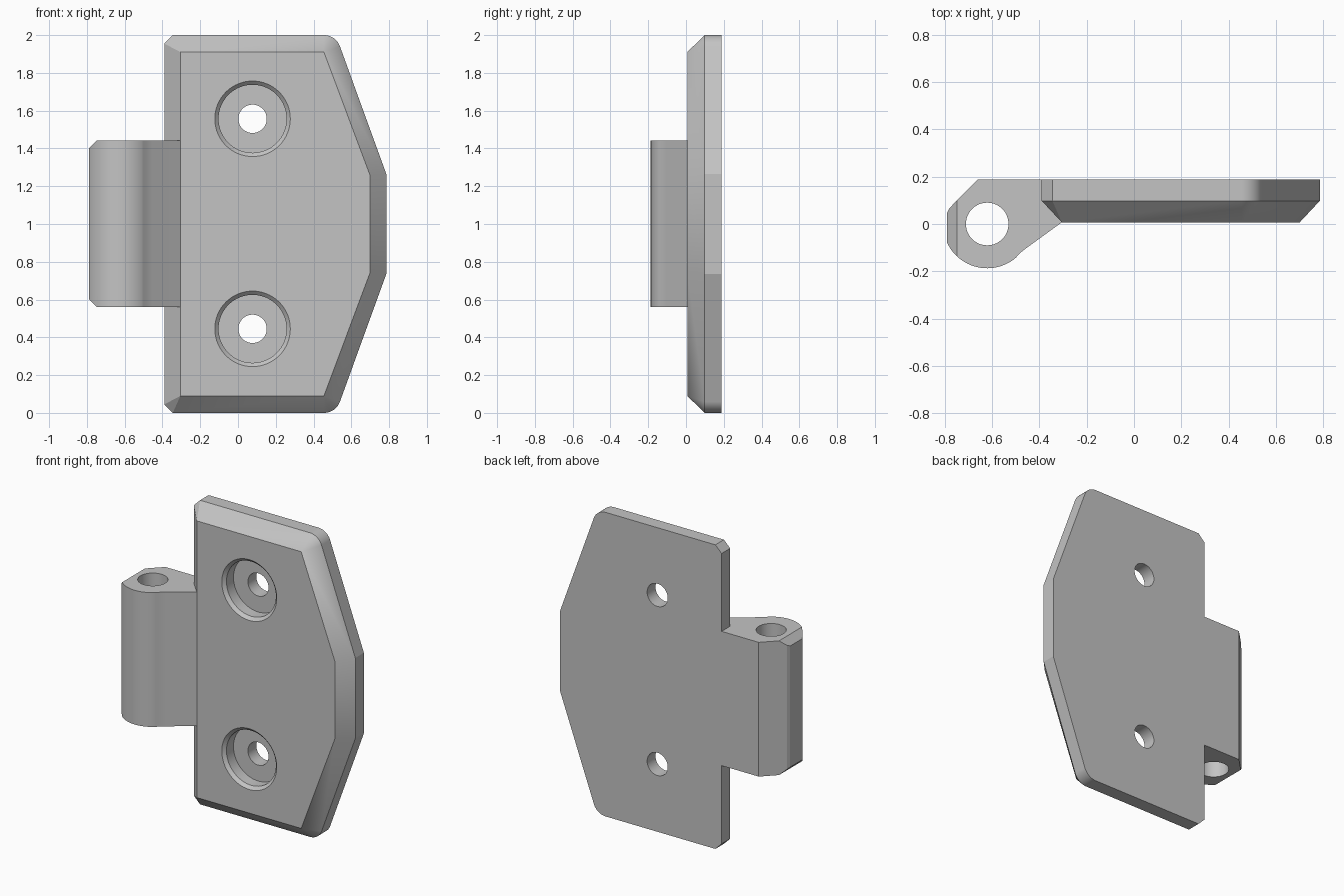
import bpy, bmesh
from math import radians, cos, sin
from mathutils import Vector, Matrix

cube = bpy.data.objects.get("Cube")
if cube:
    bpy.data.objects.remove(cube, do_unlink=True)

BACK, SHOULDER, FRONT = 0.187, 0.098, 0.007
PIN = Vector((-0.62, 0.0))

grey = bpy.data.materials.new("satin grey")
grey.use_nodes = True
grey.diffuse_color = (0.55, 0.55, 0.55, 1)
grey.node_tree.nodes["Principled BSDF"].inputs["Base Color"].default_value = (0.55, 0.55, 0.55, 1)


def finish(name, bm):
    bmesh.ops.recalc_face_normals(bm, faces=bm.faces[:])
    mesh = bpy.data.meshes.new(name)
    bm.to_mesh(mesh)
    bm.free()
    mesh.materials.append(grey)
    obj = bpy.data.objects.new(name, mesh)
    bpy.context.collection.objects.link(obj)
    return obj


def arc(cx, cy, r, start, end, steps):
    angles = [radians(start + (end - start) * i / steps) for i in range(steps + 1)]
    return [(cx + r * cos(a), cy + r * sin(a)) for a in angles]


def loft(bm, rings):
    """Closed skin through rings of equal length, capped at both ends."""
    rows = [[bm.verts.new(p) for p in ring] for ring in rings]
    for a, b in zip(rows, rows[1:]):
        for i in range(len(a)):
            j = (i + 1) % len(a)
            bm.faces.new((a[i], a[j], b[j], b[i]))
    bm.faces.new(rows[0])
    bm.faces.new(rows[-1])


def combine(obj, tool, operation):
    """Apply a boolean and throw the tool away."""
    mod = obj.modifiers.new(operation, "BOOLEAN")
    mod.operation, mod.object, mod.solver = operation, tool, "EXACT"
    bpy.context.view_layer.objects.active = obj
    bpy.ops.object.modifier_apply(modifier=mod.name)
    bpy.data.objects.remove(tool, do_unlink=True)


# Plate: upper half outline paired with the front face corner it slopes to
half = [((0.785, 1.265), (0.70, 1.255))]
half += [(p, (0.455, 1.91)) for p in arc(0.455, 1.91, 0.09, 20, 90, 10)]
half += [(p, (-0.305, 1.91)) for p in ((-0.345, 2.0), (-0.39, 1.955))]
flip = lambda p: (p[0], 2 - p[1])
outline = half + [(flip(o), flip(i)) for o, i in reversed(half)]

bm = bmesh.new()
loft(bm, [[(o[0], BACK, o[1]) for o, i in outline],
          [(o[0], SHOULDER, o[1]) for o, i in outline],
          [(i[0], FRONT, i[1]) for o, i in outline]])
bmesh.ops.remove_doubles(bm, verts=bm.verts[:], dist=0.0001)
hinge = finish("hinge_leaf", bm)

# Knuckle: profile seen from above, with a flat on its outer side
profile = [(-0.29, BACK), (-0.66, BACK), (-0.765, 0.082), (-0.781, 0.065), (-0.79, 0.045)]
profile += arc(PIN.x, PIN.y, 0.187, 204.6, 310, 24)
profile += [(-0.483, -0.124), (-0.455, -0.102), (-0.305, FRONT), (-0.29, FRONT + 0.012)]
bm = bmesh.new()
loft(bm, [[(x, y, z) for x, y in profile] for z in (0.56, 1.443)])
for z, side in ((0.603, -1), (1.40, 1)):
    cut = bmesh.ops.bisect_plane(bm, geom=bm.verts[:] + bm.edges[:] + bm.faces[:],
                                 plane_co=(-0.79, 0, z), plane_no=(-1, 0, side),
                                 clear_outer=True)
    rim = [e for e in cut["geom_cut"] if isinstance(e, bmesh.types.BMEdge)]
    bmesh.ops.contextual_create(bm, geom=rim)
knuckle = finish("knuckle", bm)
combine(hinge, knuckle, "UNION")


def turned_cutter(name, stations, place):
    """Round cutter from (height, radius) stations along its axis."""
    bm = bmesh.new()
    loft(bm, [[(x, y, h) for x, y in arc(0, 0, r, 0, 354.375, 63)] for h, r in stations])
    bmesh.ops.transform(bm, matrix=place, verts=bm.verts[:])
    obj = finish(name, bm)
    obj.hide_render = True
    return obj


# Pin bore
bore = turned_cutter("pin_bore_cutter", [(0.4, 0.09), (1.6, 0.09)],
                     Matrix.Translation((PIN.x, PIN.y, 0)))
combine(hinge, bore, "DIFFERENCE")

# Screw holes with a chamfered counterbore
for z in (0.445, 1.557):
    place = Matrix.Translation((0.077, 0, z)) @ Matrix.Rotation(radians(-90), 4, "X")
    screw = turned_cutter("screw_hole_cutter",
                          [(-0.013, 0.22), (FRONT + 0.02, 0.18), (0.1, 0.18),
                           (0.1, 0.075), (0.25, 0.075)], place)
    combine(hinge, screw, "DIFFERENCE")

# Smooth the round faces and keep the edges crisp
bpy.ops.object.select_all(action="DESELECT")
hinge.select_set(True)
bpy.context.view_layer.objects.active = hinge
bpy.ops.object.shade_smooth_by_angle(angle=radians(18))
weighted = hinge.modifiers.new("even_shading", "WEIGHTED_NORMAL")
weighted.keep_sharp = True
